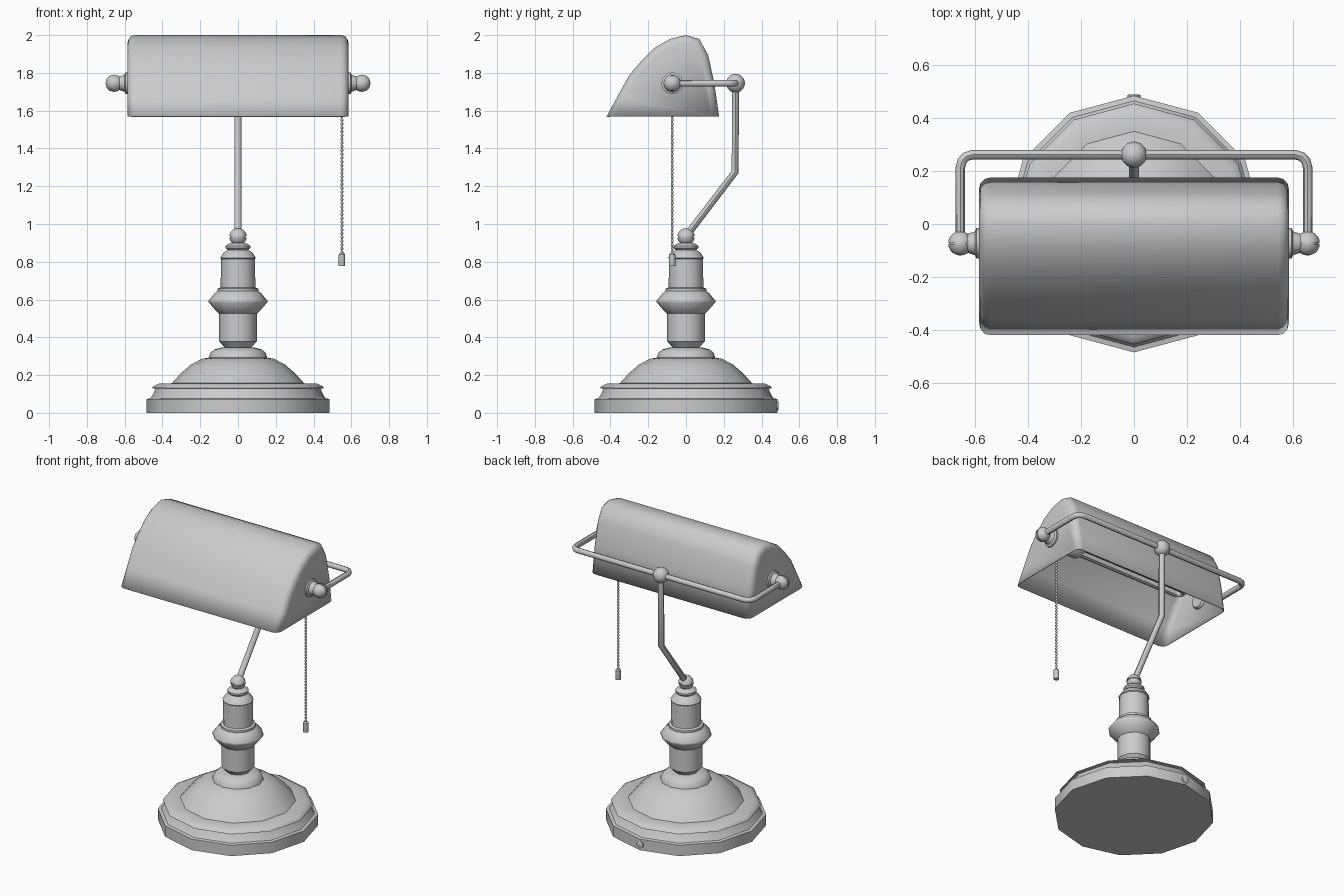
import bpy, bmesh, math
from mathutils import Matrix, Vector

if "Cube" in bpy.data.objects:
    bpy.data.objects.remove(bpy.data.objects["Cube"])


def finish(name, bm, angle=40):
    bmesh.ops.recalc_face_normals(bm, faces=bm.faces)
    me = bpy.data.meshes.new(name)
    bm.to_mesh(me)
    bm.free()
    ob = bpy.data.objects.new(name, me)
    bpy.context.collection.objects.link(ob)
    bpy.ops.object.select_all(action='DESELECT')
    bpy.context.view_layer.objects.active = ob
    ob.select_set(True)
    bpy.ops.object.shade_smooth_by_angle(angle=math.radians(angle))
    return ob


def lathe(name, profile, sides=12, loc=(0, 0, 0), axis=(0, 0, 1), angle=40):
    """Spin (radius, height) points round an axis; radius 0 closes an end."""
    bm = bmesh.new()
    rings = []
    for r, h in profile:
        rings.append([bm.verts.new((r * math.cos(2 * math.pi * i / sides),
                                    r * math.sin(2 * math.pi * i / sides), h))
                      for i in range(sides)])
    for a, b in zip(rings, rings[1:]):
        for i in range(sides):
            j = (i + 1) % sides
            bm.faces.new((a[i], a[j], b[j], b[i]))
    bmesh.ops.remove_doubles(bm, verts=bm.verts, dist=1e-5)
    rot = Vector((0, 0, 1)).rotation_difference(Vector(axis)).to_matrix().to_4x4()
    bm.transform(Matrix.Translation(loc) @ rot)
    return finish(name, bm, angle)


def ball_profile(r, groove=False, n=10):
    pts = [(r * math.sin(math.pi * i / n), -r * math.cos(math.pi * i / n))
           for i in range(n + 1)]
    pts[0], pts[-1] = (0, -r), (0, r)
    if groove:  # thin slot round the middle
        g = 0.004
        pts[n // 2:n // 2 + 1] = [(r, -g), (r * .88, -g), (r * .88, g), (r, g)]
    return pts


def tube(name, path, radius):
    cu = bpy.data.curves.new(name, 'CURVE')
    cu.dimensions = '3D'
    cu.bevel_depth = radius
    cu.bevel_resolution = 2
    cu.use_fill_caps = True
    sp = cu.splines.new('POLY')
    sp.points.add(len(path) - 1)
    for p, co in zip(sp.points, path):
        p.co = (*co, 1)
    ob = bpy.data.objects.new(name, cu)
    bpy.context.collection.objects.link(ob)
    bpy.ops.object.select_all(action='DESELECT')
    bpy.context.view_layer.objects.active = ob
    ob.select_set(True)
    bpy.ops.object.convert(target='MESH')
    bpy.ops.object.shade_smooth_by_angle(angle=math.radians(45))
    return ob


PIVOT_Y, PIVOT_Z, ARM_Y = -0.073, 1.745, 0.262

# stepped, domed base
lathe("base", [(0, 0), (.485, 0), (.485, .073), (.465, .077), (.455, .09), (.437, .128),
               (.455, .131), (.45, .14), (.42, .155), (.35, .157), (.30, .212),
               (.25, .255), (.19, .287), (.155, .292), (.147, .318), (.125, .336),
               (.085, .347), (0, .347)])
# cord outlet at the back of the base
lathe("cord_outlet", [(0, 0), (.024, 0), (.024, .032), (.018, .035), (0, .035)],
      loc=(0, .455, .037), axis=(0, 1, 0))
# turned stem with flared collar
lathe("stem", [(0, .34), (.07, .345), (.075, .352), (.1, .378), (.1, .525), (.112, .535),
               (.155, .585), (.155, .595), (.125, .632), (.108, .645), (.108, .658),
               (.092, .664), (.09, .815), (.095, .82), (.075, .85), (.055, .862),
               (.065, .872), (.065, .884), (.05, .895), (.035, .9), (0, .9)])
lathe("lower_joint", ball_profile(.046, True), loc=(0, 0, .932))

# cranked arm and the yoke holding the shade
tube("arm", [(0, 0, .935), (0, .26, 1.275), (0, ARM_Y, PIVOT_Z)], .019)
lathe("upper_joint", ball_profile(.05), loc=(0, ARM_Y, PIVOT_Z))
half = [(.61, ARM_Y), (.635, ARM_Y - .008), (.65, ARM_Y - .025), (.656, ARM_Y - .05),
        (.656, PIVOT_Y)]
path = [(-x, y, PIVOT_Z) for x, y in reversed(half)] + [(x, y, PIVOT_Z) for x, y in half]
tube("yoke", path, .018)

# pivot knobs and flanges at both ends
for side, s in (("left", -1), ("right", 1)):
    lathe(side + "_knob", ball_profile(.046, True), loc=(s * .656, PIVOT_Y, PIVOT_Z),
          axis=(0, 1, 0))
    lathe(side + "_flange", [(0, -.025), (.05, -.025), (.058, -.012), (.058, .01),
                             (.045, .016), (.035, .045), (0, .045)],
          loc=(s * .585, PIVOT_Y, PIVOT_Z), axis=(s, 0, 0))

# shade: extruded cross-section, ends rounded over, bottom open
section = [(-.42, 1.57), (-.36, 1.68), (-.30, 1.788), (-.235, 1.865), (-.17, 1.93),
           (-.085, 1.98), (0, 2.0), (.07, 1.98), (.117, 1.895), (.15, 1.745), (.175, 1.57)]
W = .585
bm = bmesh.new()
left, right = ([bm.verts.new((s * W, y, z)) for y, z in section] for s in (-1, 1))
bm.faces.new(left)
bm.faces.new(right)
for i in range(len(section)):
    j = (i + 1) % len(section)
    bm.faces.new((left[i], left[j], right[j], right[i]))
bmesh.ops.recalc_face_normals(bm, faces=bm.faces)
rim = [e for e in bm.edges
       if abs(e.verts[0].co.x - e.verts[1].co.x) < 1e-4
       and max(v.co.z for v in e.verts) > 1.58]
bmesh.ops.bevel(bm, geom=rim, offset=.04, segments=3, profile=.5, affect='EDGES')
bm.normal_update()
bmesh.ops.delete(bm, geom=[f for f in bm.faces if f.normal.z < -.9], context='FACES_ONLY')
shade = finish("shade", bm, 50)
mod = shade.modifiers.new("thickness", 'SOLIDIFY')
mod.thickness = .006
mod.offset = -1

# bulb socket and U-shaped bulb under the shade
lathe("bulb_socket", [(0, 0), (.04, 0), (.045, .1), (.06, .13), (.06, .19), (.045, .21),
                      (0, .21)],
      loc=(.57, PIVOT_Y, PIVOT_Z), axis=(-1, 0, 0))
bend = [(-.41 - .032 * math.sin(math.pi * k / 6), PIVOT_Y + .032 * math.cos(math.pi * k / 6),
         PIVOT_Z) for k in range(7)]
tube("bulb", [(.37, PIVOT_Y + .032, PIVOT_Z)] + bend + [(.37, PIVOT_Y - .032, PIVOT_Z)], .02)

# beaded pull chain with its end weight
CHAIN_X, pitch, top, bottom = .55, .02, 1.73, .84
beads = [(0, bottom)]
for i in range(int((top - bottom) / pitch)):
    z = bottom + i * pitch
    beads += [(.003, z + .001), (.0075, z + .007), (.0075, z + .013), (.003, z + .019)]
beads.append((0, top))
lathe("pull_chain", beads, sides=8, loc=(CHAIN_X, PIVOT_Y, 0), angle=60)
lathe("chain_pull", [(0, .778), (.016, .778), (.017, .782), (.017, .838), (.01, .846), (0, .846)],
      loc=(CHAIN_X, PIVOT_Y, 0))
